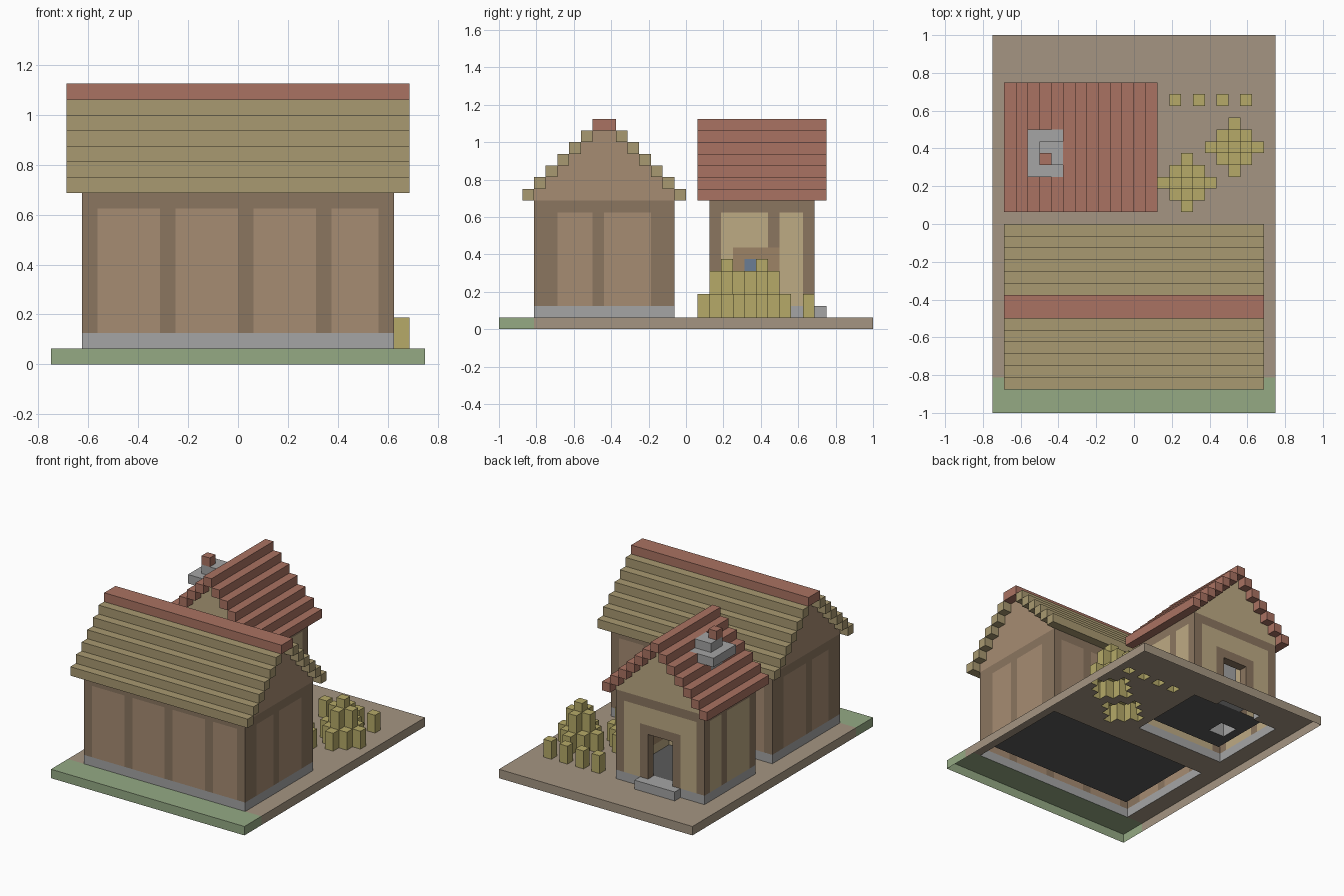
import bpy, bmesh

if "Cube" in bpy.data.objects:
    bpy.data.objects.remove(bpy.data.objects["Cube"])

U = 1 / 16          # edge of one building block
COLORS = {
    "dirt": "A39481", "grass": "93A883", "stone": "A3A3A3", "floor": "5C5C5C",
    "plaster_brown": "A58B72", "timber": "8A7560", "plaster_tan": "BCA983",
    "straw": "A79870", "brick": "A87262", "hay": "B4A868", "glass": "6A7C94",
    "frame": "9C8266",
}
cells = {}          # (x, y, z) -> (part, colour)


def fill(part, color, x0, x1, y0, y1, z0, z1):
    for x in range(x0, x1):
        for y in range(y0, y1):
            for z in range(z0, z1):
                cells[x, y, z] = (part, color)


def carve(x0, x1, y0, y1, z0, z1):
    for x in range(x0, x1):
        for y in range(y0, y1):
            for z in range(z0, z1):
                cells.pop((x, y, z), None)


def walls(name, plaster, x0, x1, y0, y1, posts_x, posts_y):
    """Hollow house body: plinth, floor, plaster, posts and top beam."""
    fill(name + "_plinth", "stone", x0, x1, y0, y1, 1, 2)
    fill(name + "_floor", "floor", x0 + 1, x1 - 1, y0 + 1, y1 - 1, 1, 2)
    fill(name + "_walls", plaster, x0, x1, y0, y1, 2, 11)
    for x in posts_x:
        for y in (y0, y1 - 1):
            fill(name + "_timber", "timber", x, x + 1, y, y + 1, 2, 11)
    for y in posts_y:
        for x in (x0, x1 - 1):
            fill(name + "_timber", "timber", x, x + 1, y, y + 1, 2, 11)
    fill(name + "_timber", "timber", x0, x1, y0, y1, 10, 11)
    carve(x0 + 1, x1 - 1, y0 + 1, y1 - 1, 2, 11)


def door(name, x0, y, color):
    """Framed open doorway, five blocks wide, in a wall facing y."""
    fill(name + "_door_frame", color, x0, x0 + 5, y, y + 1, 2, 8)
    carve(x0 + 1, x0 + 4, y, y + 1, 2, 7)


# Ground slab
fill("ground", "dirt", -12, 12, -16, 16, 0, 1)
fill("lawn", "grass", -12, 12, -16, -13, 0, 1)

# Large house, ridge along x
walls("large_house", "plaster_brown", -10, 10, -13, -1,
      (-10, -5, 0, 5, 9), (-13, -12, -8, -3, -2))
for k in range(6):
    z = 11 + k
    for x in (-10, 9):
        fill("large_house_gables", "plaster_brown", x, x + 1, -13 + k, -1 - k, z, z + 1)
    for y in (-14 + k, -1 - k):
        fill("large_house_roof", "straw", -11, 11, y, y + 1, z, z + 1)
fill("large_house_ridge", "brick", -11, 11, -8, -6, 17, 18)
door("large_house", 0, -2, "timber")

# Small house, ridge along y
walls("small_house", "plaster_tan", -10, 1, 2, 11, (-10, 0), (2, 7, 10))
for k in range(6):
    z = 11 + k
    for y in (2, 10):
        fill("small_house_gables", "plaster_tan", -10 + k, 1 - k, y, y + 1, z, z + 1)
    for x in (-11 + k, 1 - k):
        fill("small_house_roof", "brick", x, x + 1, 1, 12, z, z + 1)
fill("small_house_roof", "brick", -5, -4, 1, 12, 17, 18)
door("small_house", -7, 10, "timber")
fill("door_step", "stone", -7, -2, 11, 12, 1, 2)
fill("window_frame", "frame", 0, 1, 4, 8, 3, 7)
fill("window_glass", "glass", 0, 1, 5, 7, 4, 6)

# Chimney: stack through the house, slab and pot
fill("chimney_stack", "stone", -8, -6, 5, 7, 1, 17)
fill("chimney_slab", "stone", -9, -6, 4, 8, 15, 16)
fill("chimney_pot", "brick", -8, -7, 5, 6, 17, 18)

# Hay piles (stepped diamonds) and a row of short bales
for cx, cy in ((4, 3), (8, 6)):
    for dx in range(-2, 3):
        for dy in range(-2, 3):
            d = abs(dx) + abs(dy)
            if d <= 2:
                x, y = cx + dx, cy + dy
                fill("hay_piles", "hay", x, x + 1, y, y + 1, 1, (6, 5, 3)[d])
for x in (3, 5, 7, 9):
    fill("hay_bales", "hay", x, x + 1, 10, 11, 1, 3)

# Materials
mats = {}
for name, code in COLORS.items():
    rgb = [(int(code[i:i + 2], 16) / 255) ** 2.2 for i in (0, 2, 4)]
    mats[name] = bpy.data.materials.new(name)
    mats[name].diffuse_color = (*rgb, 1)

# Turn each part into a mesh of its exposed faces; the underside stays open
SIDES = {
    (1, 0, 0): ((1, 0, 0), (1, 1, 0), (1, 1, 1), (1, 0, 1)),
    (-1, 0, 0): ((0, 0, 0), (0, 0, 1), (0, 1, 1), (0, 1, 0)),
    (0, 1, 0): ((0, 1, 0), (0, 1, 1), (1, 1, 1), (1, 1, 0)),
    (0, -1, 0): ((0, 0, 0), (1, 0, 0), (1, 0, 1), (0, 0, 1)),
    (0, 0, 1): ((0, 0, 1), (1, 0, 1), (1, 1, 1), (0, 1, 1)),
    (0, 0, -1): ((0, 0, 0), (0, 1, 0), (1, 1, 0), (1, 0, 0)),
}
parts = {}
for cell, (part, color) in cells.items():
    parts.setdefault((part, color), []).append(cell)

for (part, color), members in parts.items():
    bm = bmesh.new()
    for x, y, z in members:
        for (dx, dy, dz), quad in SIDES.items():
            if (x + dx, y + dy, z + dz) in cells or z + dz < 0:
                continue
            bm.faces.new([bm.verts.new(((x + a) * U, (y + b) * U, (z + c) * U))
                          for a, b, c in quad])
    bmesh.ops.remove_doubles(bm, verts=bm.verts[:], dist=U / 100)
    mesh = bpy.data.meshes.new(part)
    bm.to_mesh(mesh)
    bm.free()
    mesh.materials.append(mats[color])
    bpy.context.collection.objects.link(bpy.data.objects.new(part, mesh))

for m in bpy.data.materials:
    if m.users and not m.is_grease_pencil:
        m.use_nodes = True
        m.node_tree.nodes["Principled BSDF"].inputs["Base Color"].default_value = m.diffuse_color
